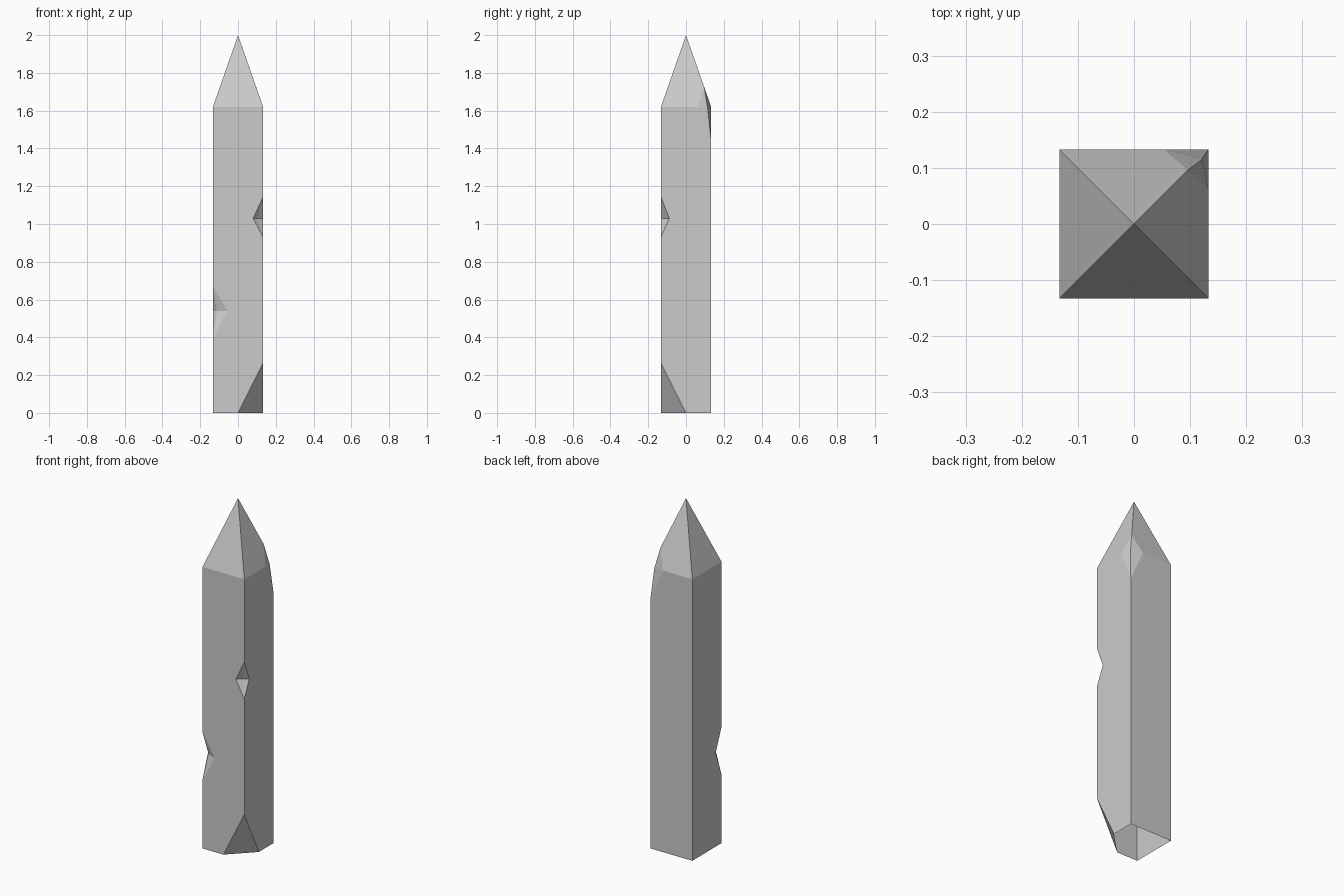
import bpy, bmesh

if "Cube" in bpy.data.objects:
    bpy.data.objects.remove(bpy.data.objects["Cube"])

H = 0.133      # half width of the square post
EAVE = 1.62    # height where the point starts

bm = bmesh.new()


def v(x, y, z):
    return bm.verts.new((x, y, z))


def face(*verts):
    return bm.faces.new(verts)


def dent(top, side_a, bottom, side_b, inner):
    """Four facets round a vertex pushed in from an edge."""
    ring = (top, side_a, bottom, side_b)
    for i in range(4):
        face(ring[i], ring[(i + 1) % 4], inner)


# open foot, with the front right corner chopped off
foot_fl, foot_bl, foot_br = v(-H, -H, 0), v(-H, H, 0), v(H, H, 0)
chop_f, chop_r, chop_top = v(0, -H, 0), v(H, 0, 0), v(H, -H, 0.265)

# eave corners and tip
eave_fl, eave_fr, eave_bl = v(-H, -H, EAVE), v(H, -H, EAVE), v(-H, H, EAVE)
tip = v(0, 0, 2.0)

# chip at the back right eave corner
chip_top, chip_low = v(0.096, 0.096, 1.726), v(H, H, 1.44)
chip_b, chip_r = v(0.053, H, EAVE), v(H, 0.06, EAVE)
dent(chip_top, chip_b, chip_low, chip_r, v(0.121, 0.115, 1.61))

# nick in the front right edge
nr_top, nr_low = v(H, -H, 1.145), v(H, -H, 0.93)
nr_f, nr_r = v(0.08, -H, 1.03), v(H, -0.088, 1.03)
dent(nr_top, nr_f, nr_low, nr_r, v(0.106, -0.108, 1.03))

# nick in the front left edge
nl_top, nl_low = v(-H, -H, 0.67), v(-H, -H, 0.395)
nl_f, nl_l = v(-0.055, -H, 0.54), v(-H, -0.08, 0.54)
dent(nl_top, nl_f, nl_low, nl_l, v(-0.112, -0.108, 0.54))

# four sides and the chopped corner
face(foot_fl, chop_f, chop_top, nr_low, nr_f, nr_top, eave_fr, eave_fl, nl_top, nl_f, nl_low)
face(chop_r, foot_br, chip_low, chip_r, eave_fr, nr_top, nr_r, nr_low, chop_top)
face(foot_br, foot_bl, eave_bl, chip_b, chip_low)
face(foot_bl, foot_fl, nl_low, nl_l, nl_top, eave_fl, eave_bl)
face(chop_f, chop_r, chop_top)

# pointed top
face(eave_fl, eave_fr, tip)
face(eave_fr, chip_r, chip_top, tip)
face(chip_b, eave_bl, tip, chip_top)
face(eave_bl, eave_fl, tip)

bmesh.ops.recalc_face_normals(bm, faces=bm.faces[:])
mesh = bpy.data.meshes.new("pointed_post")
bm.to_mesh(mesh)
bm.free()
post = bpy.data.objects.new("pointed_post", mesh)
bpy.context.collection.objects.link(post)
